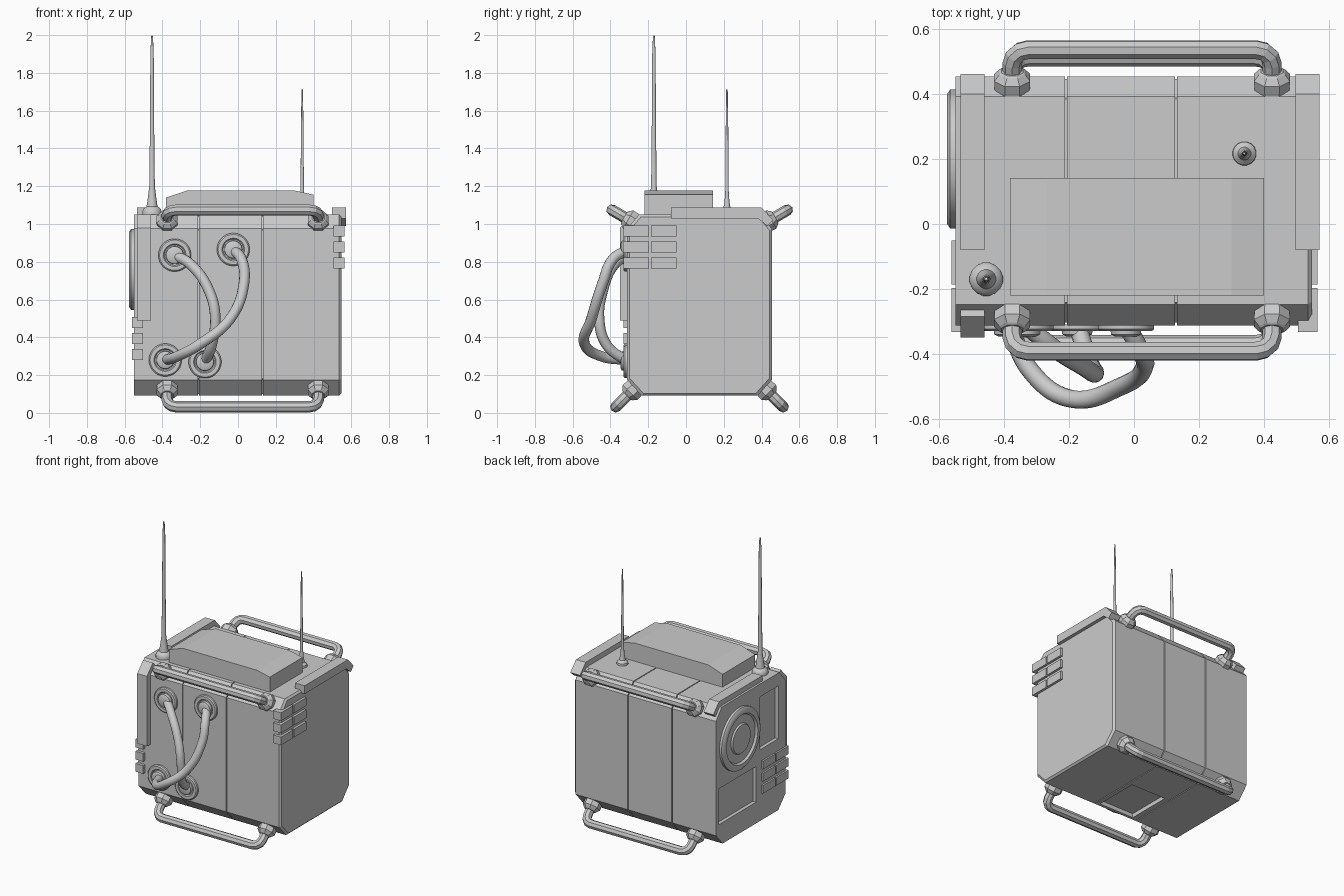
import bpy, bmesh
from math import sin, cos, pi
from mathutils import Vector

if "Cube" in bpy.data.objects:
    bpy.data.objects.remove(bpy.data.objects["Cube"])


def finish(name, bm, smooth=False):
    bmesh.ops.remove_doubles(bm, verts=bm.verts, dist=1e-5)
    bmesh.ops.recalc_face_normals(bm, faces=bm.faces)
    me = bpy.data.meshes.new(name)
    bm.to_mesh(me)
    bm.free()
    ob = bpy.data.objects.new(name, me)
    bpy.context.collection.objects.link(ob)
    if smooth:
        activate(ob)
        bpy.ops.object.shade_smooth_by_angle(angle=0.6)
    return ob


def activate(ob):
    bpy.ops.object.select_all(action='DESELECT')
    ob.select_set(True)
    bpy.context.view_layer.objects.active = ob


def skin(name, rings, smooth=False):
    """Bridge equal-length rings of points and cap both ends."""
    bm = bmesh.new()
    vs = [[bm.verts.new(p) for p in r] for r in rings]
    n = len(rings[0])
    for a, b in zip(vs, vs[1:]):
        for i in range(n):
            bm.faces.new((a[i], a[(i + 1) % n], b[(i + 1) % n], b[i]))
    bm.faces.new(vs[0])
    bm.faces.new(vs[-1])
    return finish(name, bm, smooth)


def lathe(name, profile, loc, axis, segs=32, smooth=True):
    """Revolve (radius, height) pairs about an axis through loc."""
    q = Vector(axis).to_track_quat('Z', 'Y')
    rings = [[Vector(loc) + q @ Vector((r * cos(a), r * sin(a), h))
              for a in [2 * pi * (i + 0.5) / segs for i in range(segs)]]
             for r, h in profile]
    return skin(name, rings, smooth)


def box(name, x0, x1, y0, y1, z0, z1):
    return skin(name, [[(x, y0, z0), (x, y1, z0), (x, y1, z1), (x, y0, z1)] for x in (x0, x1)])


def tube(name, pts, radius, res, smooth):
    cu = bpy.data.curves.new(name, 'CURVE')
    cu.dimensions = '3D'
    cu.bevel_depth, cu.bevel_resolution, cu.use_fill_caps = radius, res, True
    if smooth:
        sp = cu.splines.new('BEZIER')
        sp.bezier_points.add(len(pts) - 1)
        for bp, p in zip(sp.bezier_points, pts):
            bp.co = p
            bp.handle_left_type = bp.handle_right_type = 'AUTO'
    else:
        sp = cu.splines.new('POLY')
        sp.points.add(len(pts) - 1)
        for sp_p, p in zip(sp.points, pts):
            sp_p.co = (*p, 1)
    sp.use_smooth = smooth
    ob = bpy.data.objects.new(name, cu)
    bpy.context.collection.objects.link(ob)
    activate(ob)
    bpy.ops.object.convert(target='MESH')


def carve(target, cutter):
    cutter.hide_render = True
    mod = target.modifiers.new('recess', 'BOOLEAN')
    mod.operation, mod.solver, mod.object = 'DIFFERENCE', 'EXACT', cutter
    activate(target)
    bpy.ops.object.modifier_apply(modifier=mod.name)
    bpy.data.objects.remove(cutter)


# Case: chamfered section swept along x, with two panel seams and a bevelled right end
section = [(-.312, .175), (-.235, .092), (.38, .092), (.455, .175),
           (.455, .975), (.392, 1.05), (-.248, 1.05), (-.312, .975)]
stations = [(-.55, 0)]
for s in (-.21, .13):
    stations += [(s - .003, 0), (s - .003, .008), (s + .003, .008), (s + .003, 0)]
stations += [(.536, 0), (.548, .012)]
case = skin("case", [[(x, .072 + (y - .072) * (1 - d / .384), .57 + (z - .57) * (1 - d / .48))
                      for y, z in section] for x, d in stations])

# Recessed panels on the left side and underneath
carve(case, box("cutter", -.6, -.525, -.235, -.035, .59, .96))
carve(case, box("cutter", -.6, -.525, .01, .425, .24, .49))
carve(case, box("cutter", -.17, .1, -.215, .1, 0, .12))

# Top housing with sloping ends
housing = [(-.382, 1.04), (-.382, 1.14), (-.27, 1.177), (.3, 1.177), (.4, 1.155), (.4, 1.04)]
skin("top_housing", [[(x, y, z) for x, z in housing] for y in (-.22, .142)])

# Corner trim strips
trim = [(-.08, 1.03), (-.08, 1.087), (.4, 1.087), (.462, 1.02), (.43, .99), (.38, 1.03)]
for name, x0, x1 in (("trim_right", .497, .572), ("trim_left", -.535, -.46)):
    skin(name, [[(x, y, z) for y, z in trim] for x in (x0, x1)])
front_trim = [(-.3, .49), (-.35, .49), (-.35, .98), (-.285, 1.05), (-.255, 1.02), (-.3, .96)]
skin("trim_front", [[(x, y, z) for y, z in front_trim] for x in (-.535, -.46)])

# Vent blocks wrapping the front corners
for name, x0, x1, base in (("vent_right", .505, .565, .765), ("vent_left", -.562, -.502, .28)):
    for row in range(3):
        for y in (-.332, -.186):
            z = base + row * .085
            box(name, x0, x1, y, y + .135, z, z + .057)

# Round cover on the left side
lathe("side_cover", [(.215, 0), (.215, .02), (.2, .03), (.172, .03), (.162, .016),
                     (.105, .016), (.098, .026), (0, .026)], (-.546, .2, .76), (-1, 0, 0), 40)

# Carry handles with octagonal nuts, at all four long edges
XL, XR, R = -.375, .425, .05
for name, root, tip in (("handle_top_front", (-.265, 1.0), (-.392, 1.074)),
                        ("handle_top_back", (.41, 1.0), (.537, 1.074)),
                        ("handle_bottom_front", (-.262, .142), (-.372, .032)),
                        ("handle_bottom_back", (.405, .142), (.515, .032))):
    a, b = Vector((0, *root)), Vector((0, *tip))
    d = (b - a).normalized()
    X = Vector((1, 0, 0))
    half = [b + X * (XL + R - R * cos(t)) - d * (R - R * sin(t))
            for t in (0, pi / 6, pi / 3, pi / 2)]
    pts = [a + X * XL] + half
    pts += [Vector((XL + XR - p.x, p.y, p.z)) for p in reversed(pts)]
    tube(name, pts, .03, 2, False)
    for x in (XL, XR):
        lathe(name + "_nut", [(.045, -.02), (.058, 0), (.06, .035), (.043, .055),
                              (.036, .06)], a + X * x + d * .012, d, 8, False)

# Antennas
lathe("antenna_tall", [(.052, 0), (.052, .018), (.045, .032), (.03, .042), (.024, .08),
                       (.015, .15), (.012, .4), (.009, .85), (.005, .945), (0, .95)],
      (-.455, -.17, 1.05), (0, 0, 1), 16)
lathe("antenna_short", [(.037, 0), (.036, .015), (.02, .03), (.013, .07), (.009, .13),
                        (.007, .45), (.004, .66), (0, .665)],
      (.34, .217, 1.05), (0, 0, 1), 16)

# Cable sockets on the front
for x, z in ((-.335, .835), (-.025, .865), (-.385, .28), (-.175, .27)):
    lathe("cable_socket", [(.087, 0), (.087, .014), (.08, .02), (.06, .02), (.054, .012),
                           (.048, .012), (.046, .03), (.034, .036)], (x, -.31, z), (0, -1, 0))

# Looping cables
tube("cable_long", [(-.025, -.31, .865), (.02, -.39, .81), (.032, -.44, .69), (-.04, -.5, .5),
                    (-.2, -.537, .365), (-.32, -.45, .3), (-.385, -.31, .28)], .028, 4, True)
tube("cable_short", [(-.335, -.31, .835), (-.25, -.38, .785), (-.155, -.44, .65),
                     (-.12, -.46, .5), (-.14, -.42, .36), (-.175, -.31, .27)], .028, 4, True)
